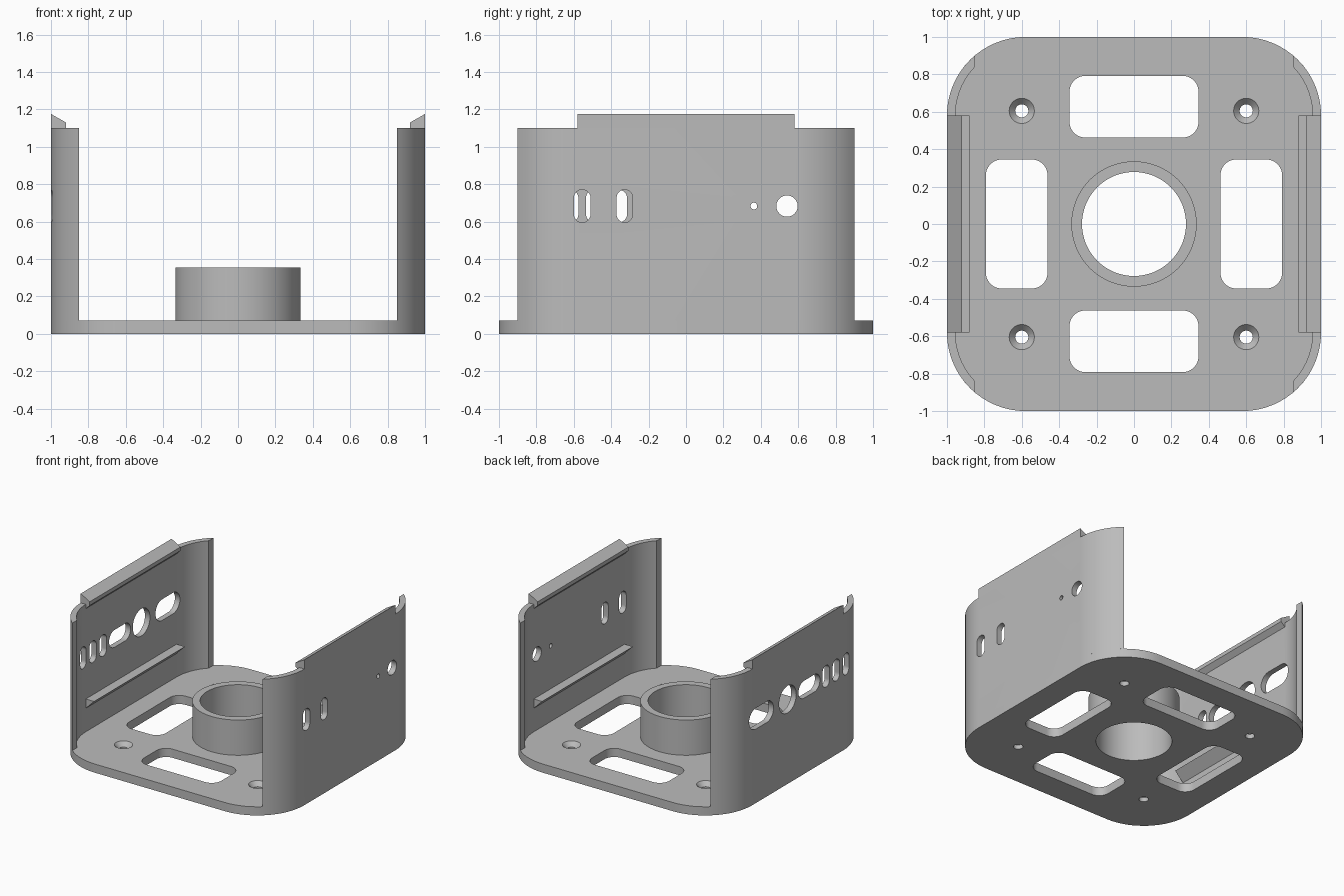
import bpy, bmesh
from math import sin, cos, acos, pi, radians
from mathutils import Matrix, Vector

default = bpy.data.objects.get("Cube")
if default:
    bpy.data.objects.remove(default)

grey = bpy.data.materials.new("plain_grey")
grey.use_nodes = True
grey.diffuse_color = (0.5, 0.5, 0.5, 1)
grey.node_tree.nodes["Principled BSDF"].inputs["Base Color"].default_value = (0.5, 0.5, 0.5, 1)

PLATE_TOP, WALL_TOP = 0.07, 1.1
CORNER, THICK, END_X, RAIL = 0.42, 0.045, 0.85, 0.58
HOLE_Z = 0.683


def arc(cx, cy, r, a0, a1, n=12):
    return [(cx + r * cos(a0 + (a1 - a0) * i / n), cy + r * sin(a0 + (a1 - a0) * i / n))
            for i in range(n + 1)]


def rounded(cx, cy, w, h, r, n=10):
    """Rounded rectangle outline, counter-clockwise."""
    pts = []
    for k, (sx, sy) in enumerate([(1, 1), (-1, 1), (-1, -1), (1, -1)]):
        pts += arc(cx + sx * (w / 2 - r), cy + sy * (h / 2 - r), r, k * pi / 2, (k + 1) * pi / 2, n)
    return pts


def prism(name, outline, low, high, to_world=None, scale_top=1.0, centre=(0, 0)):
    """Extrude an outline from low to high; scale_top tapers it about centre."""
    bm = bmesh.new()
    cx, cy = centre
    bottom = [bm.verts.new((x, y, low)) for x, y in outline]
    top = [bm.verts.new((cx + (x - cx) * scale_top, cy + (y - cy) * scale_top, high))
           for x, y in outline]
    bm.faces.new(bottom[::-1])
    bm.faces.new(top)
    for i in range(len(outline)):
        j = (i + 1) % len(outline)
        bm.faces.new((bottom[i], bottom[j], top[j], top[i]))
    bmesh.ops.remove_doubles(bm, verts=bm.verts, dist=1e-5)
    if to_world:
        bmesh.ops.transform(bm, matrix=to_world, verts=bm.verts)
    bmesh.ops.recalc_face_normals(bm, faces=bm.faces)
    mesh = bpy.data.meshes.new(name)
    bm.to_mesh(mesh)
    bm.free()
    mesh.materials.append(grey)
    obj = bpy.data.objects.new(name, mesh)
    bpy.context.collection.objects.link(obj)
    return obj


def activate(obj):
    bpy.ops.object.select_all(action='DESELECT')
    obj.select_set(True)
    bpy.context.view_layer.objects.active = obj


def cut(obj, cutters):
    for c in cutters:
        c.hide_render = True
        mod = obj.modifiers.new("cut", 'BOOLEAN')
        mod.operation, mod.solver, mod.object = 'DIFFERENCE', 'EXACT', c
        activate(obj)
        bpy.ops.object.modifier_apply(modifier=mod.name)
        bpy.data.objects.remove(c)


def smooth(obj):
    activate(obj)
    bpy.ops.object.shade_smooth_by_angle(angle=radians(30))


def circle(x, y, r, n=10):
    return rounded(x, y, 2 * r, 2 * r, r, n)


# Base plate with four windows, a bore and countersunk screw holes
plate = prism("base_plate", rounded(0, 0, 2, 2, CORNER, 16), 0, PLATE_TOP)
cutters = [prism("bore_cutter", circle(0, 0, 0.278, 16), -1, 1)]
for s in (-1, 1):
    cutters.append(prism("window_cutter", rounded(0, s * 0.627, 0.69, 0.33, 0.085), -1, 1))
    cutters.append(prism("window_cutter", rounded(s * 0.627, 0, 0.33, 0.69, 0.085), -1, 1))
    for t in (-1, 1):
        c = (s * 0.6, t * 0.605)
        cutters.append(prism("screw_cutter", circle(*c, 0.035), -1, 1))
        cutters.append(prism("sink_cutter", circle(*c, 0.035), 0.035, PLATE_TOP + 0.001,
                             scale_top=1.95, centre=c))
cut(plate, cutters)
smooth(plate)

# Centre collar
collar = prism("centre_collar", circle(0, 0, 0.335, 16), PLATE_TOP, 0.355)
cut(collar, [prism("collar_cutter", circle(0, 0, 0.278, 16), -1, 1)])
smooth(collar)

# Axis changes: outline (y, z) pushed along x, and outline (x, z) pushed along y
ALONG_X = Matrix(((0, 0, 1, 0), (1, 0, 0, 0), (0, 1, 0, 0), (0, 0, 0, 1)))
ALONG_Y = Matrix(((1, 0, 0, 0), (0, 0, 1, 0), (0, 1, 0, 0), (0, 0, 0, 1)))

# Openings in each wall: y position, width, height
openings = {
    1: [(-0.555, 0.09, 0.175), (-0.328, 0.086, 0.175), (0.363, 0.036, 0.036), (0.54, 0.114, 0.114)],
    -1: [(-0.62, 0.09, 0.175), (-0.49, 0.09, 0.175), (-0.36, 0.09, 0.175),
         (-0.145, 0.275, 0.14), (0.13, 0.22, 0.22), (0.465, 0.31, 0.17)],
}

inner_x = 1 - THICK
c = 1 - CORNER
a_out = acos((END_X - c) / CORNER)
a_in = acos((END_X - c) / (CORNER - THICK))
wall_outline = (arc(c, -c, CORNER, -a_out, 0) + arc(c, c, CORNER, 0, a_out)
                + arc(c, c, CORNER - THICK, a_in, 0) + arc(c, -c, CORNER - THICK, 0, -a_in))
lip_profile = [(1, WALL_TOP), (1, 1.175), (0.92, 1.13), (0.92, WALL_TOP),
               (inner_x, 1.065), (inner_x, WALL_TOP)]
rail_profile = [(inner_x, 0.26), (inner_x, 0.335), (0.88, 0.335)]

for side, label in ((1, "left"), (-1, "right")):
    flip = lambda pts: [(side * x, y) for x, y in pts]
    # Side wall wrapping round the plate corners
    wall = prism(label + "_wall", flip(wall_outline), PLATE_TOP, WALL_TOP)
    cut(wall, [prism("slot_cutter", rounded(y, HOLE_Z, w, h, min(w, h) / 2), side * 0.8, side * 1.2, ALONG_X)
               for y, w, h in openings[side]])
    smooth(wall)
    # Snap lip along the top and wedge rail on the inside
    prism(label + "_snap_lip", flip(lip_profile), -RAIL, RAIL, ALONG_Y)
    prism(label + "_inner_rail", flip(rail_profile), -RAIL, RAIL, ALONG_Y)
